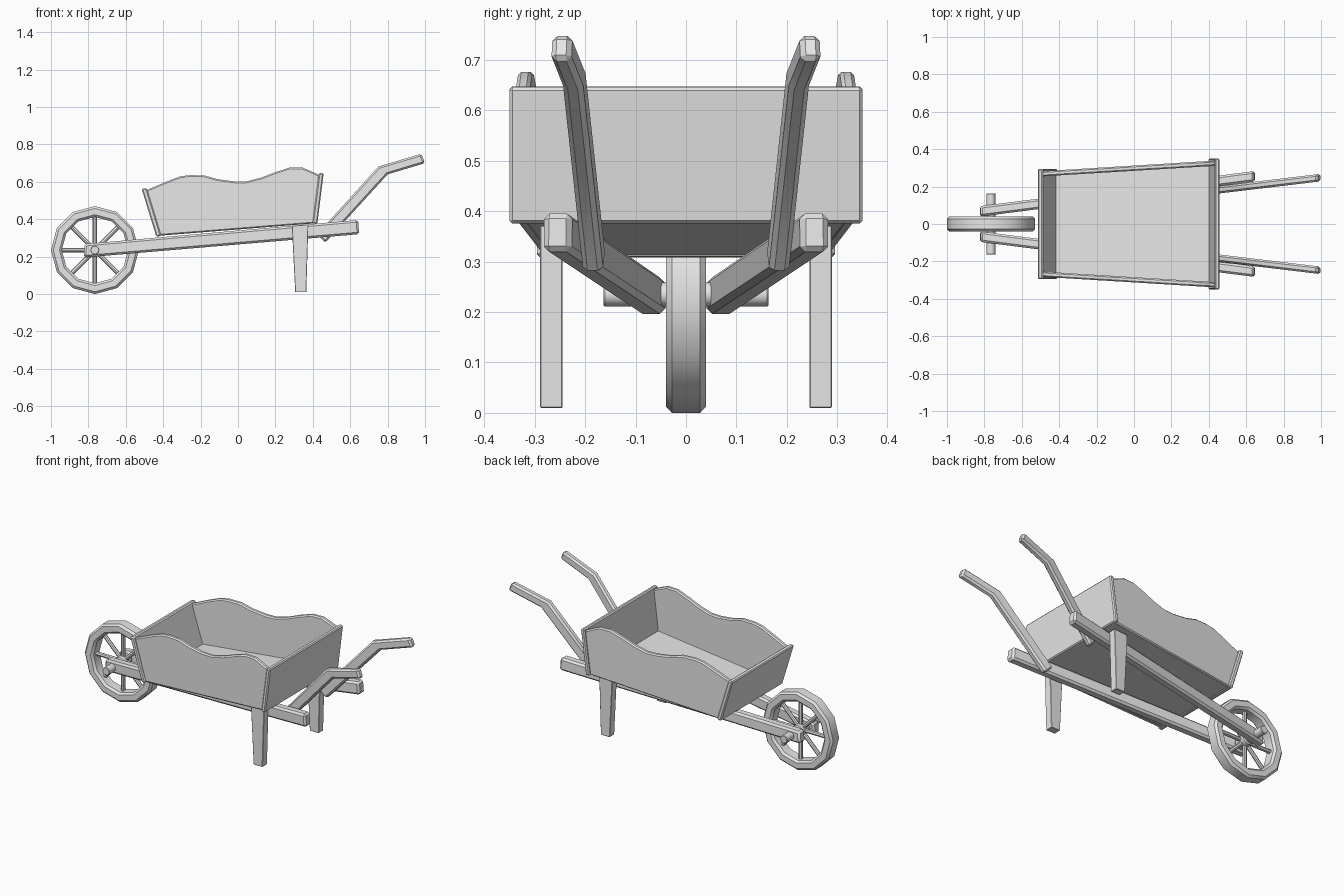
import bpy, bmesh, math
from mathutils import Matrix

cube = bpy.data.objects.get("Cube")
if cube:
    bpy.data.objects.remove(cube)

wood = bpy.data.materials.new("plain_grey")
wood.use_nodes = True
GREY = (0.8, 0.8, 0.8, 1)
wood.diffuse_color = GREY
wood.node_tree.nodes["Principled BSDF"].inputs["Base Color"].default_value = GREY


def finish(name, bm, chamfer=0.0):
    """Chamfer the hard edges, then turn the bmesh into a shaded object."""
    bmesh.ops.recalc_face_normals(bm, faces=bm.faces[:])
    if chamfer:
        hard = [e for e in bm.edges if e.calc_face_angle(0) > 0.7]
        bmesh.ops.bevel(bm, geom=hard, offset=chamfer, segments=1,
                        affect='EDGES', clamp_overlap=True)
    mesh = bpy.data.meshes.new(name)
    bm.to_mesh(mesh)
    bm.free()
    mesh.materials.append(wood)
    obj = bpy.data.objects.new(name, mesh)
    bpy.context.collection.objects.link(obj)
    bpy.ops.object.select_all(action='DESELECT')
    obj.select_set(True)
    bpy.context.view_layer.objects.active = obj
    bpy.ops.object.shade_smooth_by_angle(angle=math.radians(33))
    return obj


def line(x0, y0, x1, y1):
    return lambda x: y0 + (y1 - y0) * (x - x0) / (x1 - x0)


def slab(name, profile, near, far, chamfer):
    """Side profile (x, z) spanned between two y limits that may vary with x."""
    bm = bmesh.new()
    a = [bm.verts.new((x, near(x), z)) for x, z in profile]
    b = [bm.verts.new((x, far(x), z)) for x, z in profile]
    bm.faces.new(a)
    bm.faces.new(b)
    n = len(a)
    for i in range(n):
        j = (i + 1) % n
        bm.faces.new((a[i], a[j], b[j], b[i]))
    return finish(name, bm, chamfer)


def pair(name, profile, middle, width, chamfer):
    """Left and right copies of a slab following a centre line."""
    for side, s in (("left", 1), ("right", -1)):
        slab(f"{name}_{side}", profile,
             lambda x: s * (middle(x) - width / 2),
             lambda x: s * (middle(x) + width / 2), chamfer)


def rod(name, radius, length, sides, matrix, chamfer=0.0):
    bm = bmesh.new()
    bmesh.ops.create_cone(bm, cap_ends=True, segments=sides, radius1=radius,
                          radius2=radius, depth=length, matrix=matrix)
    return finish(name, bm, chamfer)


# Frame: beams, handles and legs (front y, back y of the two sides)
pair("beam", [(-0.825, 0.195), (0.648, 0.32), (0.642, 0.396), (-0.82, 0.268)],
     line(-0.82, 0.068, 0.645, 0.255), 0.056, 0.011)
pair("handle", [(0.467, 0.275), (0.80, 0.64), (1.0, 0.70), (0.98, 0.75),
                (0.751, 0.682), (0.422, 0.318)],
     line(0.445, 0.182, 0.99, 0.247), 0.04, 0.01)
pair("leg", [(0.306, 0.01), (0.365, 0.01), (0.376, 0.372), (0.288, 0.365)],
     lambda x: 0.267, 0.045, 0.002)

# Tray: floor, end boards and wavy sides
half = line(-0.45, 0.275, 0.42, 0.325)
slab("tray_floor", [(-0.43, 0.313), (0.42, 0.38), (0.42, 0.398), (-0.43, 0.331)],
     lambda x: -half(x), half, 0)
slab("tray_front_board", [(-0.437, 0.307), (-0.41, 0.311), (-0.488, 0.566), (-0.515, 0.562)],
     lambda x: -0.295, lambda x: 0.295, 0.006)
slab("tray_back_board", [(0.398, 0.377), (0.424, 0.375), (0.458, 0.645), (0.433, 0.648)],
     lambda x: -0.35, lambda x: 0.35, 0.006)
wave = [(0.437, 0.635), (0.39, 0.657), (0.345, 0.676), (0.275, 0.676),
        (0.195, 0.65), (0.125, 0.623), (0.045, 0.602), (-0.02, 0.602),
        (-0.11, 0.614), (-0.18, 0.634), (-0.26, 0.636), (-0.313, 0.628),
        (-0.40, 0.594), (-0.495, 0.553)]
pair("tray_side", [(-0.42, 0.312), (0.412, 0.378)] + wave,
     line(-0.45, 0.271, 0.42, 0.324), 0.028, 0.007)

# Wheel: twelve-sided rim, spokes, hub and axle
hub_at = Matrix.Translation((-0.765, 0, 0.235))
across = Matrix.Rotation(math.pi / 2, 4, 'X')
bm = bmesh.new()
rings = []
for i in range(12):
    turn = hub_at @ Matrix.Rotation(i * math.pi / 6, 4, 'Y')
    section = [(0.235, -0.04), (0.235, 0.04), (0.177, 0.04), (0.177, -0.04)]
    ring = [bm.verts.new((r, y, 0)) for r, y in section]
    for v in ring:
        v.co = turn @ v.co
    rings.append(ring)
for i in range(12):
    a, b = rings[i - 1], rings[i]
    for k in range(4):
        bm.faces.new((a[k - 1], a[k], b[k], b[k - 1]))
finish("wheel_rim", bm, 0.012)

for i in range(4):
    rod(f"spoke_{i + 1}", 0.012, 0.36, 8,
        hub_at @ Matrix.Rotation(i * math.pi / 4, 4, 'Y'))
rod("wheel_hub", 0.036, 0.08, 12, hub_at @ across, 0.006)
rod("axle", 0.024, 0.328, 12, hub_at @ across, 0.003)
